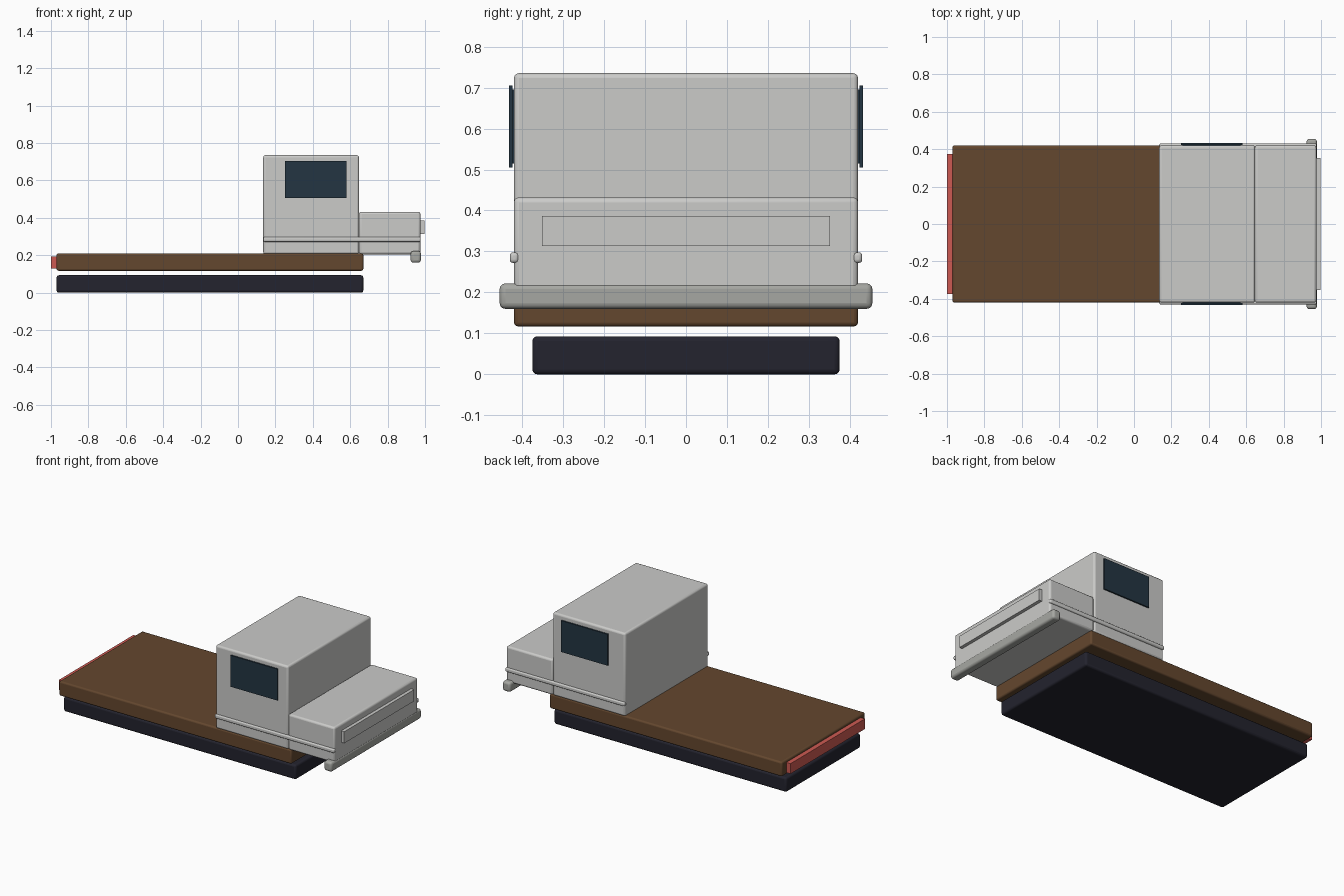
import bpy
import math

if "Cube" in bpy.data.objects:
    bpy.data.objects.remove(bpy.data.objects["Cube"])


def material(name, srgb):
    m = bpy.data.materials.new(name)
    lin = [((c / 255 + 0.055) / 1.055) ** 2.4 for c in srgb]
    m.diffuse_color = (*lin, 1)
    m.use_nodes = True
    m.node_tree.nodes["Principled BSDF"].inputs["Base Color"].default_value = m.diffuse_color
    return m


BODY = material("light_grey_paint", (203, 203, 201))
METAL = material("bumper_grey", (166, 167, 162))
WOOD = material("brown_wood", (100, 71, 46))
DARK = material("dark_frame", (35, 35, 46))
GLASS = material("dark_glass", (35, 53, 66))
RED = material("red_lamp", (205, 90, 82))


def box(name, x, y, z, mat, bevel=0.0):
    """Box given by its (min, max) range on each axis, with optional rounded edges."""
    bpy.ops.mesh.primitive_cube_add(size=1, location=[(a + b) / 2 for a, b in (x, y, z)])
    ob = bpy.context.object
    ob.name = name
    ob.scale = [b - a for a, b in (x, y, z)]
    bpy.ops.object.transform_apply(location=False, rotation=False, scale=True)
    ob.data.materials.append(mat)
    if bevel:
        mod = ob.modifiers.new("rounded_edges", "BEVEL")
        mod.width = bevel
        mod.segments = 3
        bpy.ops.object.shade_smooth_by_angle(angle=math.radians(35))
    return ob


# Frame and flat bed
box("chassis", (-0.97, 0.67), (-0.375, 0.375), (0.0, 0.093), DARK, 0.012)
box("flat_bed", (-0.97, 0.67), (-0.42, 0.42), (0.117, 0.21), WOOD, 0.01)

# Cab and hood
box("cab", (0.135, 0.647), (-0.42, 0.42), (0.205, 0.735), BODY, 0.012)
box("hood", (0.647, 0.975), (-0.42, 0.42), (0.205, 0.432), BODY, 0.012)

# Front and rear details
box("grille", (0.97, 0.996), (-0.352, 0.352), (0.313, 0.387), BODY)
box("front_bumper", (0.923, 0.978), (-0.455, 0.455), (0.16, 0.222), METAL, 0.014)
box("tail_lamp", (-1.0, -0.965), (-0.375, 0.375), (0.128, 0.193), RED)

# Side windows and trim strips
for side, s in (("right", -1), ("left", 1)):
    box(side + "_window", (0.25, 0.58), sorted((s * 0.423, s * 0.432)), (0.505, 0.705), GLASS)
    box(side + "_trim", (0.135, 0.977), sorted((s * 0.408, s * 0.43)), (0.272, 0.298), BODY, 0.008)
    # Mounting strip behind each window
    box(side + "_window_seal", (0.26, 0.57), sorted((s * 0.415, s * 0.425)), (0.515, 0.695), GLASS)
